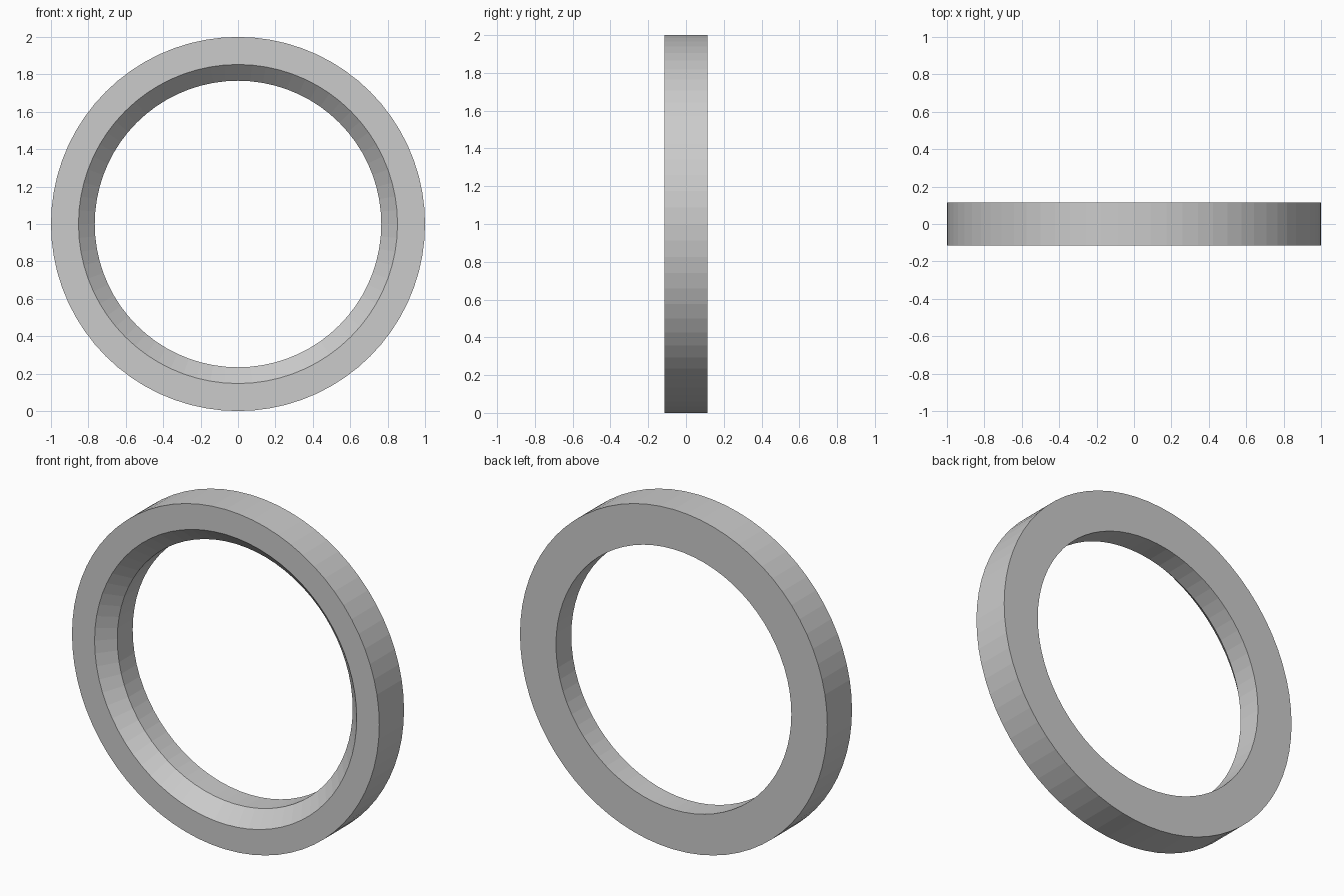
import bpy, bmesh
from math import cos, sin, tau

if "Cube" in bpy.data.objects:
    bpy.data.objects.remove(bpy.data.objects["Cube"])

SEGMENTS = 72
# Ring cross-section as (radius, y): the front inner edge has a 45 degree chamfer
PROFILE = [(1.0, -0.115), (1.0, 0.115), (0.766, 0.115), (0.766, -0.028), (0.853, -0.115)]

# Sweep the cross-section around the y axis, centred at z = 1
bm = bmesh.new()
rings = []
for i in range(SEGMENTS):
    a = tau * i / SEGMENTS
    rings.append([bm.verts.new((r * cos(a), y, 1 + r * sin(a))) for r, y in PROFILE])
n = len(PROFILE)
for i in range(SEGMENTS):
    cur, nxt = rings[i], rings[(i + 1) % SEGMENTS]
    for j in range(n):
        k = (j + 1) % n
        bm.faces.new((cur[j], cur[k], nxt[k], nxt[j]))
bmesh.ops.recalc_face_normals(bm, faces=bm.faces)

# Chamfered ring
mesh = bpy.data.meshes.new("chamfered_ring")
bm.to_mesh(mesh)
bm.free()
ring = bpy.data.objects.new("chamfered_ring", mesh)
bpy.context.collection.objects.link(ring)
